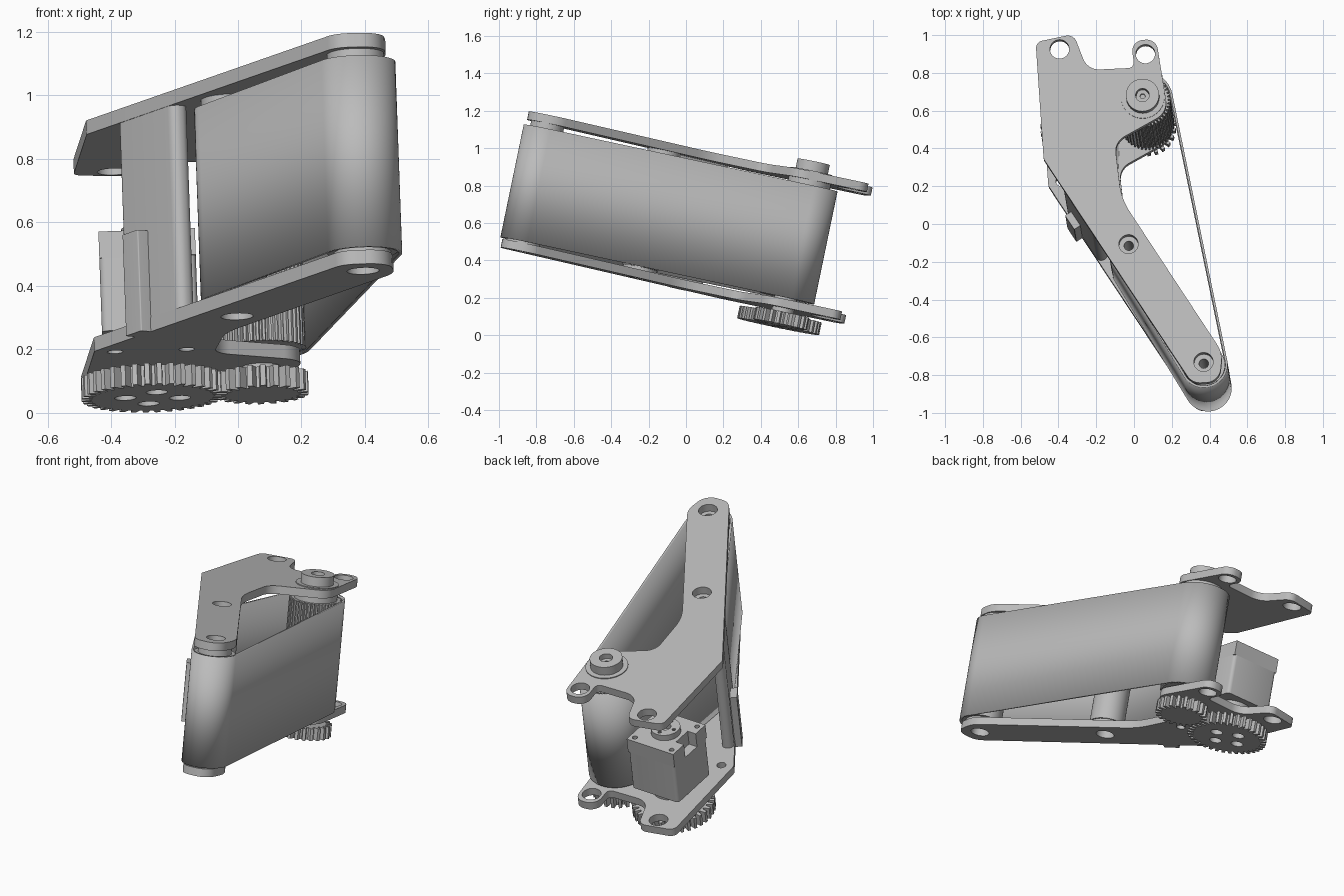
import bpy, bmesh, math
from mathutils import Matrix, Vector
from mathutils.geometry import convex_hull_2d

cube = bpy.data.objects.get("Cube")
if cube:
    bpy.data.objects.remove(cube, do_unlink=True)

grey = bpy.data.materials.new("light grey")
grey.use_nodes = True
grey.diffuse_color = (0.5, 0.5, 0.5, 1)
grey.node_tree.nodes["Principled BSDF"].inputs["Base Color"].default_value = (0.5, 0.5, 0.5, 1)

# Tilted working frame: every part is extruded along its axis
axis = Vector((-0.036, 0.207, 1)).normalized()
side = Vector((1, 0, 0.036)).normalized()
FRAME = Matrix((side, axis.cross(side), axis)).transposed().to_4x4()

PULLEY, IDLER, ROLLER = (0.078, 0.481), (0.008, -0.313), (0.41, -0.95)
GEAR = (-0.267, 0.471)
BACK_HOLES = [(-0.365, 0.741), (0.09, 0.715)]


def circle(c, r, n=40):
    return [(c[0] + r * math.cos(math.tau * i / n),
             c[1] + r * math.sin(math.tau * i / n)) for i in range(n)]


def rounded(corners, steps=10):
    """Polygon with a fillet radius at each corner."""
    out = []
    for i, (x, y, r) in enumerate(corners):
        p = Vector((x, y))
        a = Vector(corners[i - 1][:2]) - p
        b = Vector(corners[(i + 1) % len(corners)][:2]) - p
        half = a.angle(b) / 2
        d = min(r / math.tan(half), 0.48 * a.length, 0.48 * b.length)
        r = d * math.tan(half)
        a.normalize()
        b.normalize()
        centre = p + (a + b).normalized() * r / math.sin(half)
        start, end = p + a * d - centre, p + b * d - centre
        turn = start.angle_signed(end)
        for k in range(steps + 1):
            q = start.copy()
            q.rotate(Matrix.Rotation(-turn * k / steps, 2))
            out.append(tuple(centre + q))
    return out


def toothed(c, root, tip, teeth):
    out = []
    for i in range(teeth):
        for step, r in ((0, root), (0.28, root), (0.42, tip), (0.82, tip)):
            a = math.tau * (i + step) / teeth
            out.append((c[0] + r * math.cos(a), c[1] + r * math.sin(a)))
    return out


def finish(obj, angle=35):
    obj.data.materials.clear()
    obj.data.materials.append(grey)
    bpy.ops.object.select_all(action="DESELECT")
    obj.select_set(True)
    bpy.context.view_layer.objects.active = obj
    bpy.ops.object.shade_smooth_by_angle(angle=math.radians(angle))


def prism(name, low, high, outline, holes=()):
    """Extrude an outline with holes between two heights along the axis."""
    cu = bpy.data.curves.new(name, "CURVE")
    cu.dimensions, cu.fill_mode = "2D", "BOTH"
    cu.extrude = (high - low) / 2
    for loop in [outline, *holes]:
        s = cu.splines.new("POLY")
        s.points.add(len(loop) - 1)
        for pt, (x, y) in zip(s.points, loop):
            pt.co = (x, y, 0, 1)
        s.use_cyclic_u = True
    temp = bpy.data.objects.new(name + "_profile", cu)
    bpy.context.collection.objects.link(temp)
    deps = bpy.context.evaluated_depsgraph_get()
    me = bpy.data.meshes.new_from_object(temp.evaluated_get(deps))
    bpy.data.objects.remove(temp, do_unlink=True)
    bm = bmesh.new()
    bm.from_mesh(me)
    bmesh.ops.remove_doubles(bm, verts=bm.verts, dist=0.00005)
    bmesh.ops.recalc_face_normals(bm, faces=bm.faces)
    bm.to_mesh(me)
    bm.free()
    obj = bpy.data.objects.new(name, me)
    bpy.context.collection.objects.link(obj)
    obj.matrix_world = FRAME @ Matrix.Translation((0, 0, (low + high) / 2))
    finish(obj)
    return obj


def slab(c, along, across, r):
    """Rounded rectangle parallel to the slanted plate edge."""
    d, n = Vector((0.546, -0.838)), Vector((0.838, 0.546))
    pts = [Vector(c) + d * along * i + n * across * j
           for i, j in ((-.5, -.5), (.5, -.5), (.5, .5), (-.5, .5))]
    return rounded([(p.x, p.y, r) for p in pts])


# Side plates share one outline
plate = rounded([
    (-0.492, 0.779, 0.04), (-0.291, 0.822, 0.05), (-0.216, 0.628, 0.09),
    (0.033, 0.640, 0.03), (0.012, 0.785, 0.06), (0.146, 0.797, 0.06),
    (0.212, 0.400, 0.10), (-0.070, 0.239, 0.09), (-0.031, -0.070, 0.35),
    (0.510, -0.900, 0.15), (0.495, -1.058, 0.08), (0.350, -1.065, 0.08),
    (-0.445, 0.147, 0.04)])
holes = [circle(c, 0.051) for c in BACK_HOLES + [IDLER, ROLLER]]
mounts = [circle((GEAR[0] + dx, 0.17), 0.025, 20) for dx in (-0.113, 0.113)]
prism("top_plate", 0.943, 0.988, plate, holes)
prism("bottom_plate", 0.245, 0.290, plate, holes + mounts)

# Belt around the pulley, idler and front roller
hull_pts = circle(PULLEY, 0.151, 72) + circle(IDLER, 0.106, 72) + circle(ROLLER, 0.119, 72)
loop = [hull_pts[i] for i in convex_hull_2d(hull_pts)]
bm = bmesh.new()
rings = [[bm.verts.new((x, y, z)) for x, y in loop] for z in (0.298, 0.914)]
for i in range(len(loop)):
    bm.faces.new((rings[0][i - 1], rings[0][i], rings[1][i], rings[1][i - 1]))
bmesh.ops.recalc_face_normals(bm, faces=bm.faces)
me = bpy.data.meshes.new("belt")
bm.to_mesh(me)
bm.free()
belt = bpy.data.objects.new("belt", me)
bpy.context.collection.objects.link(belt)
belt.matrix_world = FRAME
finish(belt)
wall = belt.modifiers.new("thickness", "SOLIDIFY")
wall.thickness, wall.offset = 0.012, 0

# Rollers with narrower end spacers
for name, c, r in (("idler_roller", IDLER, 0.098), ("front_roller", ROLLER, 0.111)):
    bore = [circle(c, 0.025, 24)]
    prism(name, 0.305, 0.908, circle(c, r), bore)
    prism(name + "_lower_spacer", 0.290, 0.305, circle(c, 0.09), bore)
    prism(name + "_upper_spacer", 0.908, 0.943, circle(c, 0.09), bore)

# Drive pulley, shaft and boss on one axis
prism("drive_pulley", 0.302, 0.908, toothed(PULLEY, 0.130, 0.143, 44))
prism("pulley_shaft", 0.200, 0.960, circle(PULLEY, 0.06))
prism("boss_flange", 0.908, 0.993, circle(PULLEY, 0.115))
prism("boss", 0.993, 1.045, circle(PULLEY, 0.088), [circle(PULLEY, 0.036)])
prism("boss_screw", 0.993, 1.015, circle(PULLEY, 0.034), [circle(PULLEY, 0.015, 6)])

# Meshing gears under the bottom plate
lightening = [circle((GEAR[0] + 0.087 * math.cos(a), GEAR[1] + 0.087 * math.sin(a)), 0.034, 28)
              for a in (math.pi * (k / 2 + 0.05) for k in range(4))]
prism("large_gear", 0.155, 0.222, toothed(GEAR, 0.192, 0.224, 36), lightening)
prism("small_gear", 0.155, 0.222, toothed(PULLEY, 0.115, 0.147, 22))
prism("large_gear_hub", 0.222, 0.345, circle(GEAR, 0.05))

# Motor standing on the bottom plate
gx, gy = GEAR
h = 0.152
body = rounded([(gx - h, gy - h, 0.02), (gx + h, gy - h, 0.02),
                (gx + h, gy + h, 0.02), (gx - h, gy + h, 0.02)], 3)
notched = [(gx - h, gy - h), (gx + h, gy - h), (gx + h, gy + h), (gx - h, gy + h),
           (gx - h, gy + 0.05), (gx - 0.10, gy + 0.05),
           (gx - 0.10, gy - 0.06), (gx - h, gy - 0.06)]
prism("motor_collar", 0.290, 0.345, circle(GEAR, 0.105), [circle(GEAR, 0.07)])
prism("motor_body", 0.345, 0.580, body)
screws = [circle((gx + sx * 0.12, gy + sy * 0.12), 0.014, 12) for sx in (-1, 1) for sy in (-1, 1)]
prism("motor_cap", 0.580, 0.665, notched, screws)
pins = [circle((gx + 0.055 * math.cos(a), gy + 0.055 * math.sin(a)), 0.01, 10)
        for a in (math.pi * k / 2 for k in range(4))]
prism("motor_horn", 0.665, 0.700, circle(GEAR, 0.08), pins + [circle(GEAR, 0.03)])

# Wall joining the plates, with a short block outside it
prism("plate_support", 0.290, 0.943, slab((-0.234, -0.113), 0.33, 0.064, 0.03))
prism("support_block", 0.245, 0.570, slab((-0.295, -0.093), 0.09, 0.06, 0.004))
